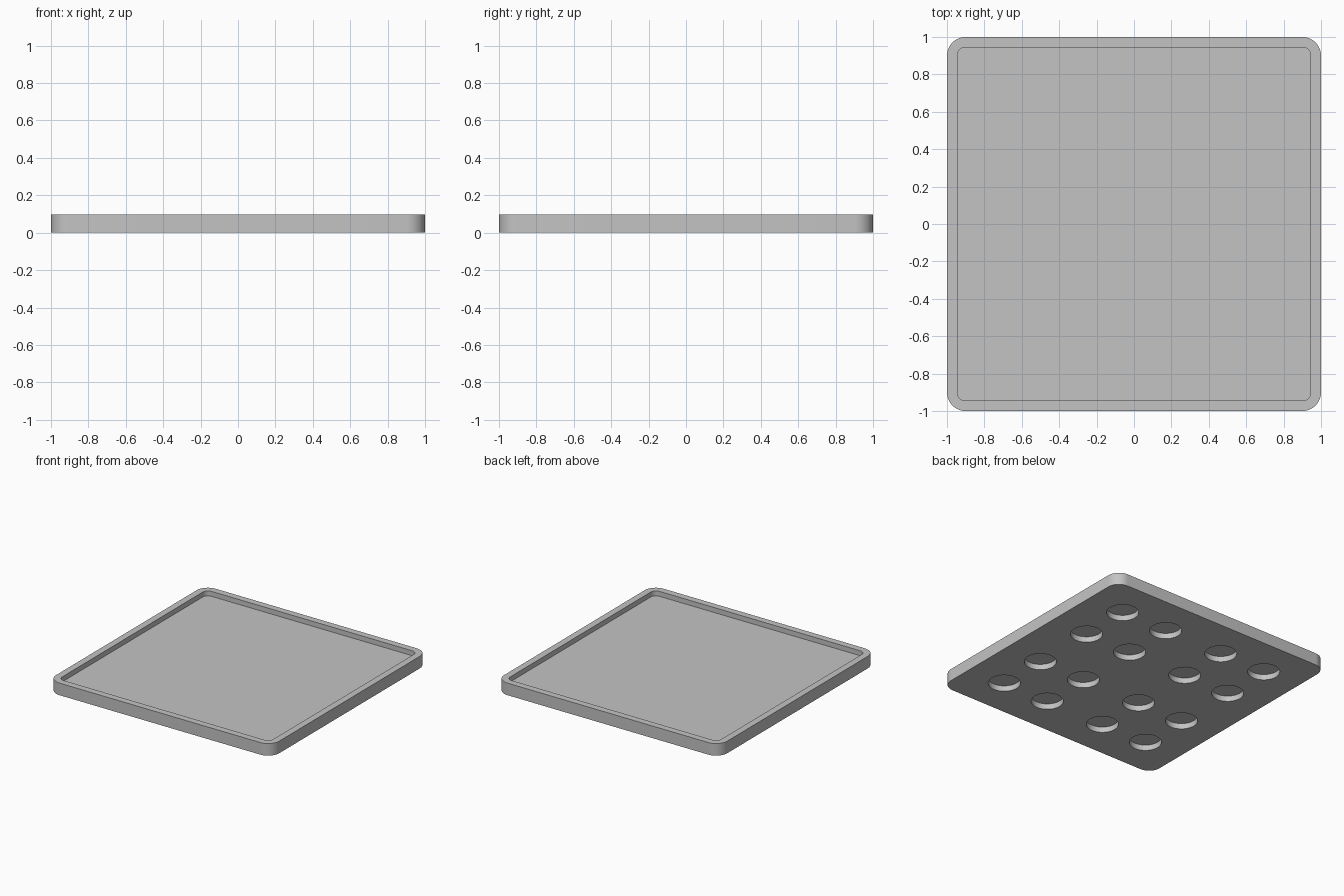
import bpy
import bmesh
from math import cos, sin, pi, radians
from mathutils import Matrix

cube = bpy.data.objects.get("Cube")
if cube:
    bpy.data.objects.remove(cube, do_unlink=True)

HEIGHT = 0.098
RECESS_DEPTH = 0.04
WALL = 0.055
HOLE_RADIUS = 0.118
HOLE_DEPTH = 0.045
HOLE_ROWS = (-0.676, -0.264, 0.264, 0.676)

grey = bpy.data.materials.new("light grey")
colour = (0.55, 0.55, 0.55, 1)
grey.use_nodes = True
grey.diffuse_color = colour
grey.node_tree.nodes["Principled BSDF"].inputs["Base Color"].default_value = colour


def make_object(name, bm):
    bmesh.ops.recalc_face_normals(bm, faces=bm.faces)
    mesh = bpy.data.meshes.new(name)
    bm.to_mesh(mesh)
    bm.free()
    mesh.materials.append(grey)
    obj = bpy.data.objects.new(name, mesh)
    bpy.context.collection.objects.link(obj)
    return obj


def rounded_slab(name, half, radius, bottom, top, steps=12):
    """Square slab with rounded vertical corners."""
    bm = bmesh.new()
    ring = []
    for corner in range(4):
        middle = pi / 4 + corner * pi / 2
        cx = (half - radius) * (1 if cos(middle) > 0 else -1)
        cy = (half - radius) * (1 if sin(middle) > 0 else -1)
        for i in range(steps + 1):
            a = (corner + i / steps) * pi / 2
            ring.append(bm.verts.new((cx + radius * cos(a), cy + radius * sin(a), bottom)))
    base = bm.faces.new(ring)
    raised = bmesh.ops.extrude_face_region(bm, geom=[base], use_keep_orig=True)["geom"]
    verts = [g for g in raised if isinstance(g, bmesh.types.BMVert)]
    bmesh.ops.translate(bm, verts=verts, vec=(0, 0, top - bottom))
    return make_object(name, bm)


# Tray body
tray = rounded_slab("tray", 1, 0.1, 0, HEIGHT)

# Shallow recess in the top
recess = rounded_slab("recess_cutter", 1 - WALL, 0.1 - WALL, HEIGHT - RECESS_DEPTH, HEIGHT + 0.1)

# Grid of round blind holes in the underside
bm = bmesh.new()
for x in HOLE_ROWS:
    for y in HOLE_ROWS:
        bmesh.ops.create_cone(bm, cap_ends=True, segments=48, radius1=HOLE_RADIUS,
                              radius2=HOLE_RADIUS, depth=2 * HOLE_DEPTH,
                              matrix=Matrix.Translation((x, y, 0)))
holes = make_object("hole_cutter", bm)

# Cut, then smooth the rounded walls
bpy.ops.object.select_all(action='DESELECT')
tray.select_set(True)
bpy.context.view_layer.objects.active = tray
for cutter in (recess, holes):
    cutter.hide_render = True
    cut = tray.modifiers.new("cut", 'BOOLEAN')
    cut.operation = 'DIFFERENCE'
    cut.solver = 'EXACT'
    cut.object = cutter
    bpy.ops.object.modifier_apply(modifier=cut.name)
    bpy.data.objects.remove(cutter, do_unlink=True)
bpy.ops.object.shade_smooth_by_angle(angle=radians(30))
